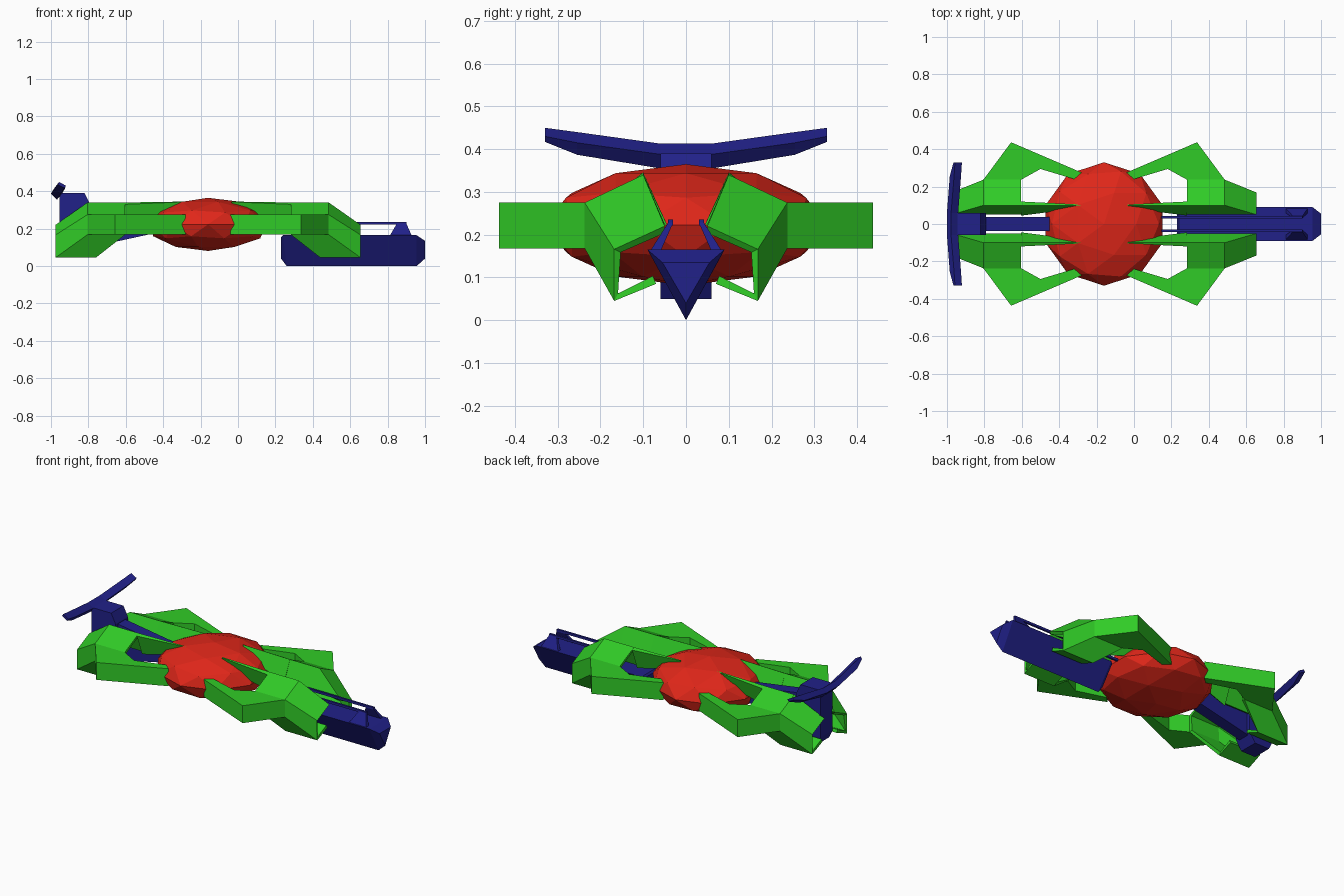
import bpy, bmesh
from mathutils import Matrix

if "Cube" in bpy.data.objects:
    bpy.data.objects.remove(bpy.data.objects["Cube"])

CX = -0.16  # the hull and claws are symmetric about this x


def material(name, rgb):
    m = bpy.data.materials.new(name)
    m.diffuse_color = (*rgb, 1)
    m.use_nodes = True
    m.node_tree.nodes["Principled BSDF"].inputs["Base Color"].default_value = m.diffuse_color
    return m


RED = material("red", (0.75, 0.02, 0.01))
GREEN = material("green", (0.03, 0.6, 0.02))
BLUE = material("blue", (0.015, 0.015, 0.25))


def make(name, verts, faces, mat, fix=True, loc=(0, 0, 0)):
    me = bpy.data.meshes.new(name)
    me.from_pydata(verts, [], faces)
    if fix:
        bm = bmesh.new()
        bm.from_mesh(me)
        bmesh.ops.recalc_face_normals(bm, faces=bm.faces)
        bm.to_mesh(me)
        bm.free()
    me.materials.append(mat)
    ob = bpy.data.objects.new(name, me)
    ob.location = loc
    bpy.context.collection.objects.link(ob)
    return ob


def loft(name, sections, mat, loc=(0, 0, 0)):
    """Closed solid through cross-sections with equal point counts."""
    n, k = len(sections[0]), len(sections)
    faces = [tuple(range(n)), tuple(range((k - 1) * n, k * n))]
    for s in range(k - 1):
        for i in range(n):
            j = (i + 1) % n
            faces.append((s * n + i, s * n + j, (s + 1) * n + j, (s + 1) * n + i))
    return make(name, [p for s in sections for p in s], faces, mat, loc=loc)


def mirror(ob, x, y):
    m = ob.modifiers.new("mirror", 'MIRROR')
    m.use_axis = (x, y, False)
    m.use_mirror_merge = False


# faceted hull
bm = bmesh.new()
bmesh.ops.create_icosphere(bm, subdivisions=2, radius=1)
bmesh.ops.transform(bm, matrix=Matrix.Diagonal((0.328, 0.33, 0.142, 1)), verts=bm.verts)
me = bpy.data.meshes.new("hull")
bm.to_mesh(me)
bm.free()
me.materials.append(RED)
hull = bpy.data.objects.new("hull", me)
hull.location = (CX, 0, 0.223)
bpy.context.collection.objects.link(hull)

# outer claw arms (x measured from the hull centre)
plan = [(0.12, 0.275), (0.497, 0.437), (0.645, 0.237), (0.443, 0.237), (0.34, 0.294), (0.16, 0.24)]
arm = loft("claw_arm", [[(x, y, z) for x, y in plan] for z in (0.168, 0.275)], GREEN, (CX, 0, 0))
mirror(arm, True, True)

# bent claw shells: top plate, side plate, lower flap and inward lip
sv = [(0.443, 0.05, 0.225), (0.443, 0.10, 0.34), (0.443, 0.237, 0.275), (0.443, 0.237, 0.168),
      (0.645, 0.05, 0.225), (0.645, 0.10, 0.34), (0.645, 0.237, 0.275), (0.645, 0.237, 0.168),
      (0.816, 0.05, 0.22), (0.816, 0.168, 0.166), (0.816, 0.168, 0.045), (0.60, 0.168, 0.045),
      (0.816, 0.07, 0.085), (0.60, 0.07, 0.085)]
sf = [(1, 0, 4, 5), (1, 5, 6, 2), (5, 4, 8), (5, 8, 9, 6), (2, 6, 7, 3),
      (6, 9, 10, 7), (3, 7, 10, 11), (11, 10, 12, 13)]
shell = make("claw_shell", sv, sf, GREEN, fix=False, loc=(CX, 0, 0))
so = shell.modifiers.new("thickness", 'SOLIDIFY')
so.thickness = 0.02
so.offset = -1
mirror(shell, True, True)

# tapering inner spikes that run onto the hull
spike = loft("claw_spike", [
    [(0.443, 0.10, 0.34), (0.443, 0.12, 0.33), (0.443, 0.07, 0.20), (0.443, 0.045, 0.225)],
    [(0.125, 0.10, 0.345), (0.125, 0.104, 0.343), (0.125, 0.10, 0.29), (0.125, 0.085, 0.29)]],
    GREEN, (CX, 0, 0))
mirror(spike, True, True)


# keel-shaped cannon
def vee(x_top, x_bot, w, top, bot):
    return [(x_top, -w, top), (x_top, w, top), (x_bot, 0, bot)]


loft("cannon", [vee(0.23, 0.23, 0.085, 0.155, 0.04), vee(0.24, 0.26, 0.09, 0.165, 0.0),
                vee(0.955, 0.955, 0.09, 0.165, 0.0), vee(1.0, 1.0, 0.055, 0.135, 0.04)], BLUE)

# sight rails and their leaning supports
rail = loft("rail", [[(x, y, z) for y, z in ((0.03, 0.222), (0.042, 0.222), (0.042, 0.236), (0.03, 0.236))]
                     for x in (0.08, 0.9)], BLUE)
mirror(rail, False, True)
support = loft("rail_support", [
    [(0.81, 0.06, 0.16), (0.93, 0.06, 0.16), (0.93, 0.085, 0.16), (0.81, 0.085, 0.16)],
    [(0.85, 0.03, 0.228), (0.9, 0.03, 0.228), (0.9, 0.042, 0.228), (0.85, 0.042, 0.228)]], BLUE)
mirror(support, False, True)

# tail boom and tail block
loft("tail_boom", [[(x, -0.037, b), (x, 0.037, b), (x, 0.037, t), (x, -0.037, t)]
                   for x, b, t in ((-0.38, 0.19, 0.26), (-0.84, 0.09, 0.33))], BLUE)
side = [(-0.93, 0.05), (-0.83, 0.05), (-0.79, 0.11), (-0.79, 0.33), (-0.82, 0.39), (-0.955, 0.39), (-0.955, 0.1)]
loft("tail_block", [[(x, y, z) for x, z in side] for y in (-0.06, 0.06)], BLUE)

# swept tail wing
tip = [(-0.965, 0.437), (-0.957, 0.45), (-0.92, 0.43), (-0.928, 0.417)]
mid = [(-0.985, 0.412), (-0.962, 0.44), (-0.925, 0.415), (-0.947, 0.387)]
root = [(-1.0, 0.388), (-0.978, 0.413), (-0.94, 0.388), (-0.968, 0.355)]
span = [(-0.33, tip), (-0.255, mid), (-0.06, root), (0.06, root), (0.255, mid), (0.33, tip)]
loft("tail_wing", [[(x, y, z) for x, z in s] for y, s in span], BLUE)
